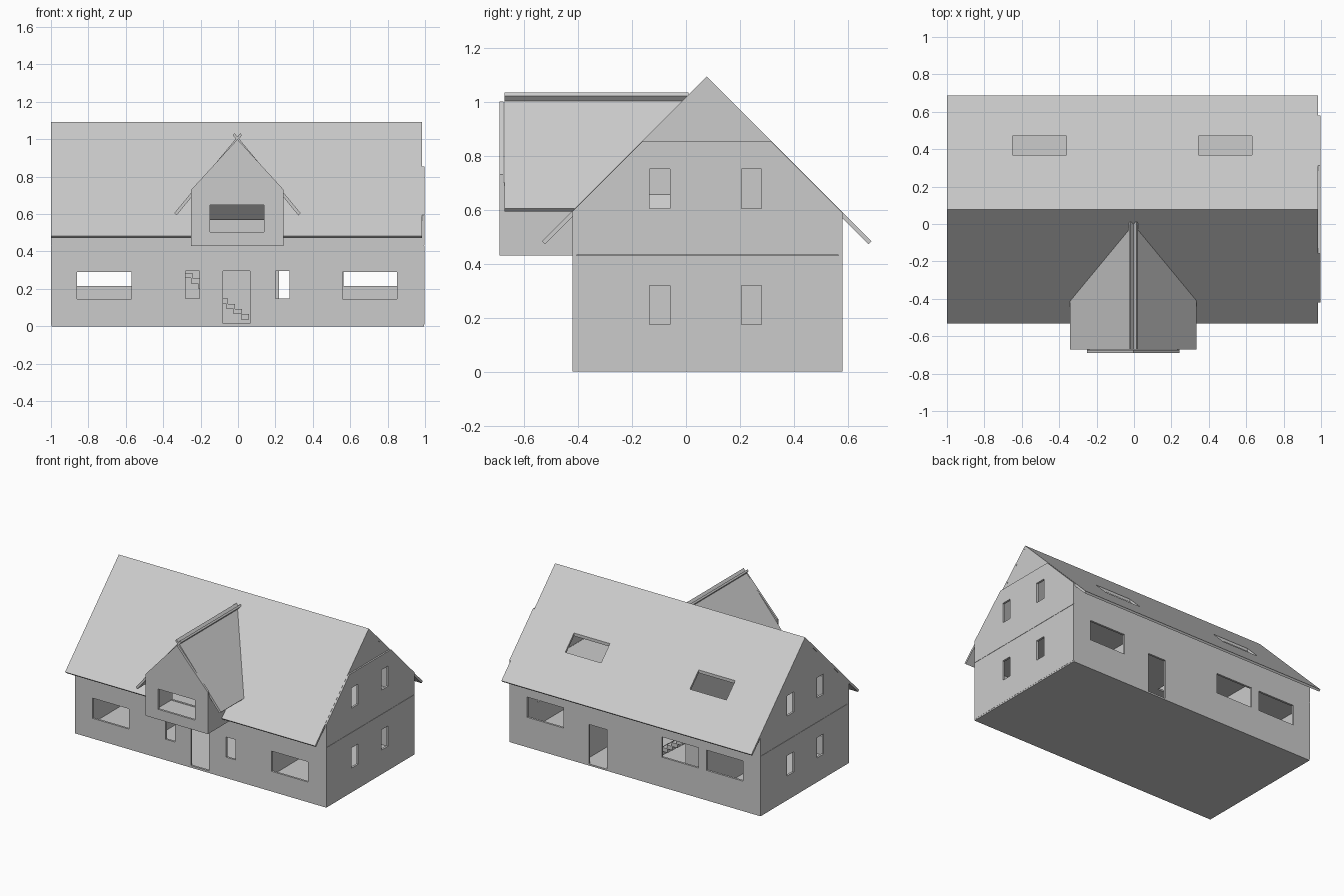
import bpy, bmesh
from mathutils import Vector

if "Cube" in bpy.data.objects:
    bpy.data.objects.remove(bpy.data.objects["Cube"])


def prism(name, pts, axis, a, b):
    """Extrude a 2D profile along an axis; profile axes are the remaining two in order."""
    bm = bmesh.new()

    def place(p, d):
        c = list(p)
        c.insert("xyz".index(axis), d)
        return Vector(c)
    va = [bm.verts.new(place(p, a)) for p in pts]
    vb = [bm.verts.new(place(p, b)) for p in pts]
    n = len(pts)
    bm.faces.new(va)
    bm.faces.new(vb[::-1])
    for i in range(n):
        j = (i + 1) % n
        bm.faces.new((va[i], vb[i], vb[j], va[j]))
    bmesh.ops.recalc_face_normals(bm, faces=bm.faces)
    me = bpy.data.meshes.new(name)
    bm.to_mesh(me)
    bm.free()
    ob = bpy.data.objects.new(name, me)
    bpy.context.collection.objects.link(ob)
    return ob


def box(name, x0, x1, y0, y1, z0, z1):
    return prism(name, [(x0, y0), (x1, y0), (x1, y1), (x0, y1)], "z", z0, z1)


def cut(ob, cutters):
    """Subtract cutters, bake the result and delete the cutters."""
    for c in cutters:
        c.hide_render = True
        m = ob.modifiers.new("opening", "BOOLEAN")
        m.operation, m.solver, m.object = "DIFFERENCE", "EXACT", c
    dg = bpy.context.evaluated_depsgraph_get()
    me = bpy.data.meshes.new_from_object(ob.evaluated_get(dg))
    ob.modifiers.clear()
    ob.data = me
    for c in cutters:
        bpy.data.objects.remove(c)


T = 0.015                 # wall thickness
YF, YB = -0.42, 0.58      # front and back wall faces
RY, RZ = 0.077, 1.093     # roof ridge
FL = 0.43                 # upper floor level
DX = -0.003               # dormer centre


def dormer_void():
    return prism("void", [(DX - .235, .445), (DX + .235, .445), (DX + .235, .70),
                          (DX, .985), (DX - .235, .70)], "y", -0.6, 0.04)


# floors
box("ground_slab", -0.998, 0.995, YF, YB, 0, 0.01)
upper = box("upper_floor", -0.985, 0.98, YF + T, YB - T, FL - .012, FL)
cut(upper, [box("c", -0.5, -0.12, 0.10, 0.25, 0.3, 0.5)])

# front wall: wide windows, small windows and door
front = box("front_wall", -0.998, 0.994, YF, YF + T, 0.01, 0.575)
cut(front, [box("c", x0, x1, YF - .1, YF + .1, z0, z1) for x0, x1, z0, z1 in (
    (-.86, -.57, .145, .29), (.56, .85, .145, .29), (-.28, -.205, .15, .295),
    (.2, .275, .15, .295), (-.08, .065, .015, .295))] + [dormer_void()])

# back wall: three windows and door
back = box("back_wall", -0.998, 0.994, YB - T, YB, 0.01, 0.57)
cut(back, [box("c", x0, x1, YB - .1, YB + .1, z0, z1) for x0, x1, z0, z1 in (
    (-.86, -.57, .215, .36), (-.505, -.215, .215, .36),
    (.565, .855, .215, .36), (.22, .365, .012, .295))])

# end walls with gables
for side, xa, xb, top in (("left", -.999, -.984, RZ - .022), ("right", .981, .996, RZ - .002)):
    lower = box(side + "_lower_wall", xa, xb, YF, YB, 0.01, FL)
    h = top - .855
    gable = prism(side + "_gable_wall", [
        (YF, FL + .002), (YB, FL + .002), (YB, top - (YB - RY)), (RY + h, .855),
        (RY - h, .855), (YF, top - (RY - YF))], "x", xa, xb)
    tip = RZ - .021
    h = tip - .855
    prism(side + "_gable_peak", [(RY - h, .855), (RY + h, .855), (RY, tip)],
          "x", xa if side == "left" else .97, xb if side == "left" else .9848)
    for ob, z in ((lower, .175), (gable, .605)):
        cut(ob, [box("c", xa - .1, xb + .1, y, y + .075, z, z + .145) for y in (-.135, .205)])

# main roof slabs
E = 0.61
for name, s in (("front_roof", -1), ("back_roof", 1)):
    roof = prism(name, [(RY, RZ), (RY + s * E, RZ - E), (RY + s * (E - .011), RZ - E - .011),
                        (RY, RZ - .022)], "x", -1.0, 0.985)
    if s < 0:
        cut(roof, [dormer_void()])
    else:
        cut(roof, [box("c", x0, x1, .37, .47, .5, 1) for x0, x1 in ((-.65, -.36), (.345, .63))])

# dormer: floor, sides, front and roof
box("dormer_floor", DX - .247, DX + .247, -.685, YF + T, .43, .442)
for name, s in (("left", -1), ("right", 1)):
    x0, x1 = sorted((DX + s * .247, DX + s * .234))
    prism("dormer_%s_wall" % name, [(-.68, .43), (YF + T, .43), (YF + T, .60), (-.32, .70),
                                    (-.68, .70)], "x", x0, x1)
    k = 1.21
    prism("dormer_%s_roof" % name, [
        (DX - s * .016, 1.033), (DX + s * .338, 1.033 - .354 * k),
        (DX + s * .326, 1.021 - .354 * k), (DX - s * .024, 1.021)], "y", -.672, .01)
dfront = prism("dormer_front_wall", [(DX - .247, .43), (DX + .247, .43), (DX + .247, .73),
                                     (DX, 1.0), (DX - .247, .73)], "y", -.69, -.675)
cut(dfront, [box("c", -.15, .14, -.8, -.6, .503, .648)])

# staircase
for i in range(15):
    x, z = .06 - .038 * i, .037 + .0275 * i
    box("stair_step", x - .045, x, .11, .24, z, z + .028)

# interior partitions
box("stair_wall", -.52, -.2, .28, .29, .01, FL - .012)
for x in (-.54, .42):
    box("room_wall", x, x + .012, YF + T, YB - T, .01, FL - .012)
    t = RZ - .024
    prism("attic_wall", [(YF + T, FL), (YB - T, FL), (YB - T, t - (YB - T - RY)), (RY, t),
                         (YF + T, t - (RY - YF - T))], "x", x + .21 if x < 0 else x - .14,
          x + .222 if x < 0 else x - .128)
